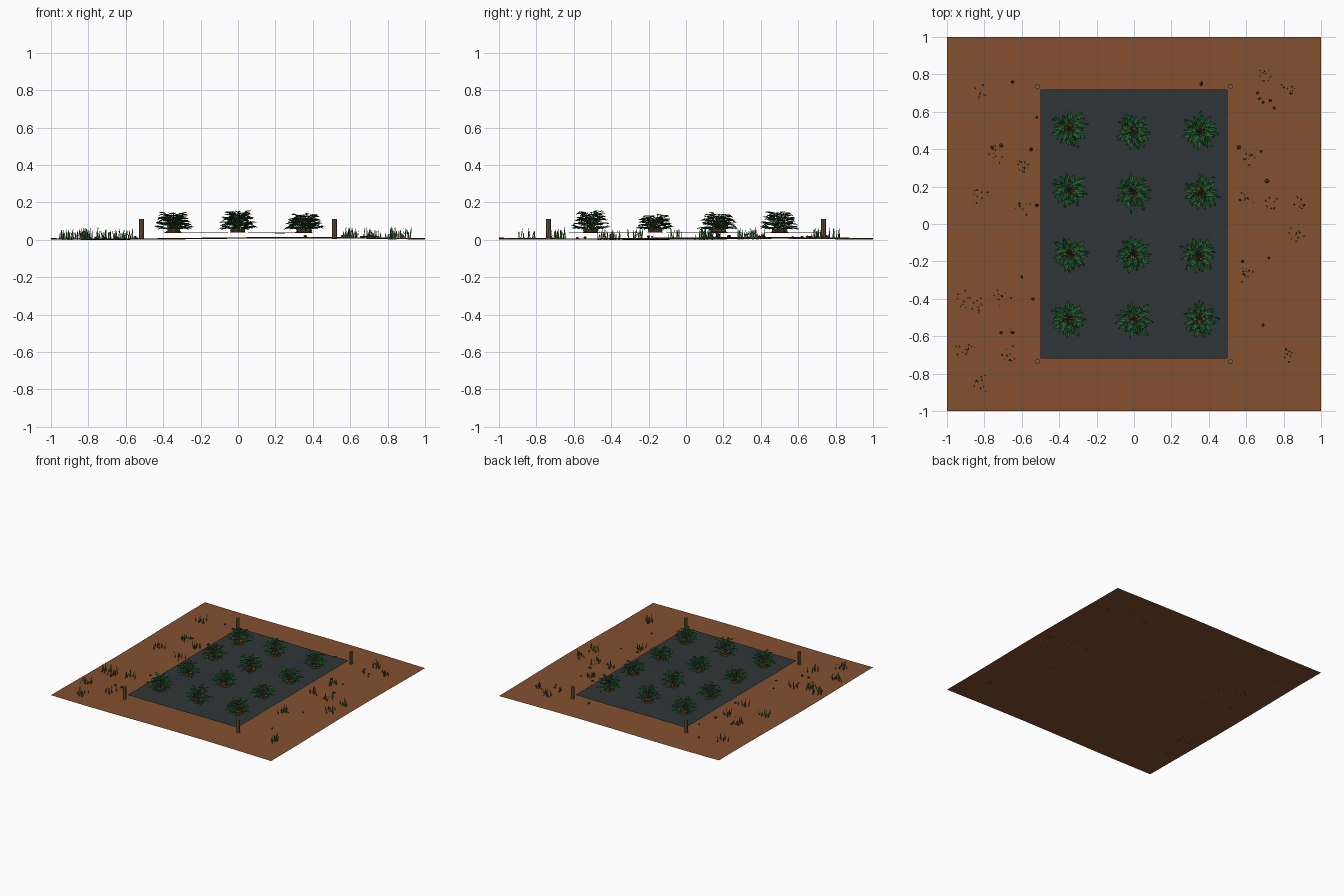
import bpy, bmesh, math, random
from mathutils import Vector, Matrix

random.seed(12)
rnd = random.uniform
if "Cube" in bpy.data.objects:
    bpy.data.objects.remove(bpy.data.objects["Cube"])


def material(name, rgb):
    m = bpy.data.materials.new(name)
    m.use_nodes = True
    col = (*rgb, 1)
    m.diffuse_color = col
    bsdf = m.node_tree.nodes["Principled BSDF"]
    bsdf.inputs["Base Color"].default_value = col
    bsdf.inputs["Roughness"].default_value = 0.9
    return m


soil = material("soil", (0.23, 0.08, 0.03))
dark_soil = material("dark soil", (0.07, 0.028, 0.012))
sheet_mat = material("sheet", (0.028, 0.037, 0.038))
leaf_mat = material("leaf green", (0.022, 0.125, 0.035))
deep_leaf = material("deep leaf green", (0.014, 0.08, 0.024))
stem_mat = material("stem green", (0.045, 0.10, 0.03))
grass_mat = material("grass", (0.06, 0.17, 0.045))
wood = material("wood", (0.19, 0.115, 0.055))
clump_mat = material("clump brown", (0.30, 0.12, 0.045))


def finish(name, bm, mats, smooth=False):
    me = bpy.data.meshes.new(name)
    bm.to_mesh(me)
    bm.free()
    for m in mats:
        me.materials.append(m)
    for p in me.polygons:
        p.use_smooth = smooth
    ob = bpy.data.objects.new(name, me)
    bpy.context.collection.objects.link(ob)
    return ob


def ground_z(x, y):
    return 0.0075 + 0.004 * math.sin(3.1 * x + 0.6) + 0.0035 * math.sin(3.4 * y + 1.2 * x)


def surface(name, hx, hy, n, height, mat):
    bm = bmesh.new()
    bmesh.ops.create_grid(bm, x_segments=n, y_segments=n, size=1)
    for v in bm.verts:
        v.co.x *= hx
        v.co.y *= hy
        v.co.z = height(v.co.x, v.co.y)
    return finish(name, bm, [mat], True)


def rod(bm, a, b, r, mat=0):
    a, b = Vector(a), Vector(b)
    d = b - a
    rot = d.to_track_quat('Z', 'Y').to_matrix().to_4x4()
    geo = bmesh.ops.create_cone(bm, cap_ends=True, segments=5, radius1=r, radius2=r * 0.7,
                                depth=d.length, matrix=Matrix.Translation((a + b) / 2) @ rot)
    for f in {f for v in geo["verts"] for f in v.link_faces}:
        f.material_index = mat


def lump(bm, pos, r, mat=0):
    sq = Matrix.Diagonal((rnd(0.8, 1.2), rnd(0.8, 1.2), rnd(0.6, 0.9), 1))
    geo = bmesh.ops.create_icosphere(bm, subdivisions=1, radius=r, matrix=Matrix.Translation(pos)
                                     @ Matrix.Rotation(rnd(0, 6), 4, 'Z') @ sq)
    for f in {f for v in geo["verts"] for f in v.link_faces}:
        f.material_index = mat


# Leaf outline: folded along its midrib, tip drooping
def leaf(bm, base, yaw, pitch, length, width, mat):
    m = Matrix.Translation(base) @ Matrix.Rotation(yaw, 4, 'Z') @ Matrix.Rotation(-pitch, 4, 'Y')
    mid = [bm.verts.new(m @ Vector((t * length, 0, -0.15 * length * t * t))) for t in (0, 0.35, 0.7, 1)]
    for s in (-1, 1):
        side = [bm.verts.new(m @ Vector((t * length, s * w * width / 2, 0.1 * width)))
                for t, w in ((0.3, 1), (0.68, 0.75))]
        for pts in ((mid[0], side[0], mid[1]), (mid[1], side[0], side[1], mid[2]),
                    (mid[2], side[1], mid[3])):
            f = bm.faces.new(pts if s < 0 else pts[::-1])
            f.material_index = mat


# Ground and raised sheet
surface("ground", 1, 1, 24, ground_z, soil)
surface("mulch_sheet", 0.5, 0.72, 20,
        lambda x, y: 0.037 + 0.002 * math.sin(7 * x) * math.sin(6 * y + 1), sheet_mat)

# Corner posts
for sx in (-1, 1):
    for sy in (-1, 1):
        bm = bmesh.new()
        bmesh.ops.create_cone(bm, cap_ends=True, segments=8, radius1=0.013, radius2=0.013, depth=0.105,
                              matrix=Matrix.Translation((sx * 0.516, sy * 0.735, 0.0575)))
        side_name = ("left" if sx > 0 else "right") + ("_back" if sy > 0 else "_front")
        finish("post_" + side_name, bm, [wood])


# Plant: soil opening, clumps, stem, tiers of branches with leaflets
def plant(name, x, y, top):
    bm = bmesh.new()
    bmesh.ops.create_cone(bm, cap_ends=True, segments=12, radius1=0.042, radius2=0.032, depth=0.008,
                          matrix=Matrix.Translation((0, 0, 0.042)))
    for i in range(6):
        a = i * 1.05 + rnd(-0.3, 0.3)
        r = rnd(0.014, 0.034)
        lump(bm, (r * math.cos(a), r * math.sin(a), 0.051), rnd(0.009, 0.014), 1)
    rod(bm, (0, 0, 0.04), (0, 0, top - 0.035), 0.004, 2)
    tiers = 4
    for t in range(tiers):
        k = t / (tiers - 1)
        z0 = 0.05 + (top - 0.105) * k
        count = 7 if t < 3 else 6
        for i in range(count):
            a = 6.283 * i / count + t * 0.6 + rnd(-0.25, 0.25)
            reach = (0.062 - 0.027 * k) * rnd(0.8, 1.1)
            rise = 0.015 + 0.018 * k + rnd(-0.004, 0.004)
            d = Vector((math.cos(a), math.sin(a), 0))
            start = Vector((0, 0, z0))
            end = start + d * reach + Vector((0, 0, rise))
            rod(bm, start, end, 0.0018, 2)
            shade = 3 if (i + t) % 3 else 4
            leaf(bm, end, a, rnd(-0.1, 0.35), rnd(0.038, 0.05), rnd(0.021, 0.027), shade)
            side_at = start.lerp(end, 0.75)
            for s in (-1, 1):
                leaf(bm, side_at, a + s * rnd(0.6, 0.9), rnd(0, 0.3), rnd(0.026, 0.034), 0.018, shade)
    ob = finish(name, bm, [dark_soil, clump_mat, stem_mat, leaf_mat, deep_leaf])
    ob.location = (x, y, 0)


row_tops = (0.165, 0.148, 0.155, 0.165)
for r, y in enumerate((-0.51, -0.17, 0.175, 0.5)):
    for c, x in enumerate((-0.35, 0.005, 0.35)):
        top = row_tops[r] - (0.008, 0, 0.015)[c]
        plant(f"plant_{r + 1}_{c + 1}", x + rnd(-0.01, 0.01), y + rnd(-0.01, 0.01), top)

# Grass tufts on the bare soil, as (x, y)
tufts = [(-.82, .69), (-.75, .37), (-.82, .16), (-.59, .32), (-.59, .08), (-.91, -.4), (-.82, -.44),
         (-.71, -.4), (-.91, -.68), (-.67, -.7), (-.82, -.85), (.69, .79), (.83, .71), (.62, .36),
         (.6, .14), (.73, .13), (.88, .11), (.87, -.05), (.6, -.27), (.82, -.72)]
bm = bmesh.new()
for tx, ty in tufts:
    for i in range(11):
        a, r = rnd(0, 6.28), rnd(0.005, 0.052)
        x, y = tx + r * math.cos(a), ty + r * math.sin(a)
        z, h, yaw = ground_z(x, y), rnd(0.03, 0.068), rnd(0, 6.28)
        w = Vector((math.cos(yaw), math.sin(yaw), 0)) * 0.004
        lean = Vector((rnd(-0.01, 0.01), rnd(-0.01, 0.01), h))
        root = Vector((x, y, z - 0.002))
        bm.faces.new([bm.verts.new(p) for p in
                      (root - w, root + w, root + lean * 0.6 + w * 0.7, root + lean, root + lean * 0.6 - w * 0.7)])
finish("grass_tufts", bm, [grass_mat])

# Soil clods, as (x, y)
clods = [(.66, .7), (.69, .65), (.67, .67), (.75, .62), (.73, .66), (.56, .41), (.71, .23), (.72, -.18),
         (.69, -.54), (-.65, .76), (-.52, .57), (-.76, .41), (-.71, .42), (-.55, .4), (-.52, .1),
         (-.6, -.28), (-.54, -.4), (-.71, -.58), (-.65, -.58), (.36, .75), (.68, .39), (.58, -.2)]
bm = bmesh.new()
for x, y in clods:
    lump(bm, (x, y, ground_z(x, y) + 0.006), rnd(0.007, 0.012))
finish("soil_clods", bm, [dark_soil])
